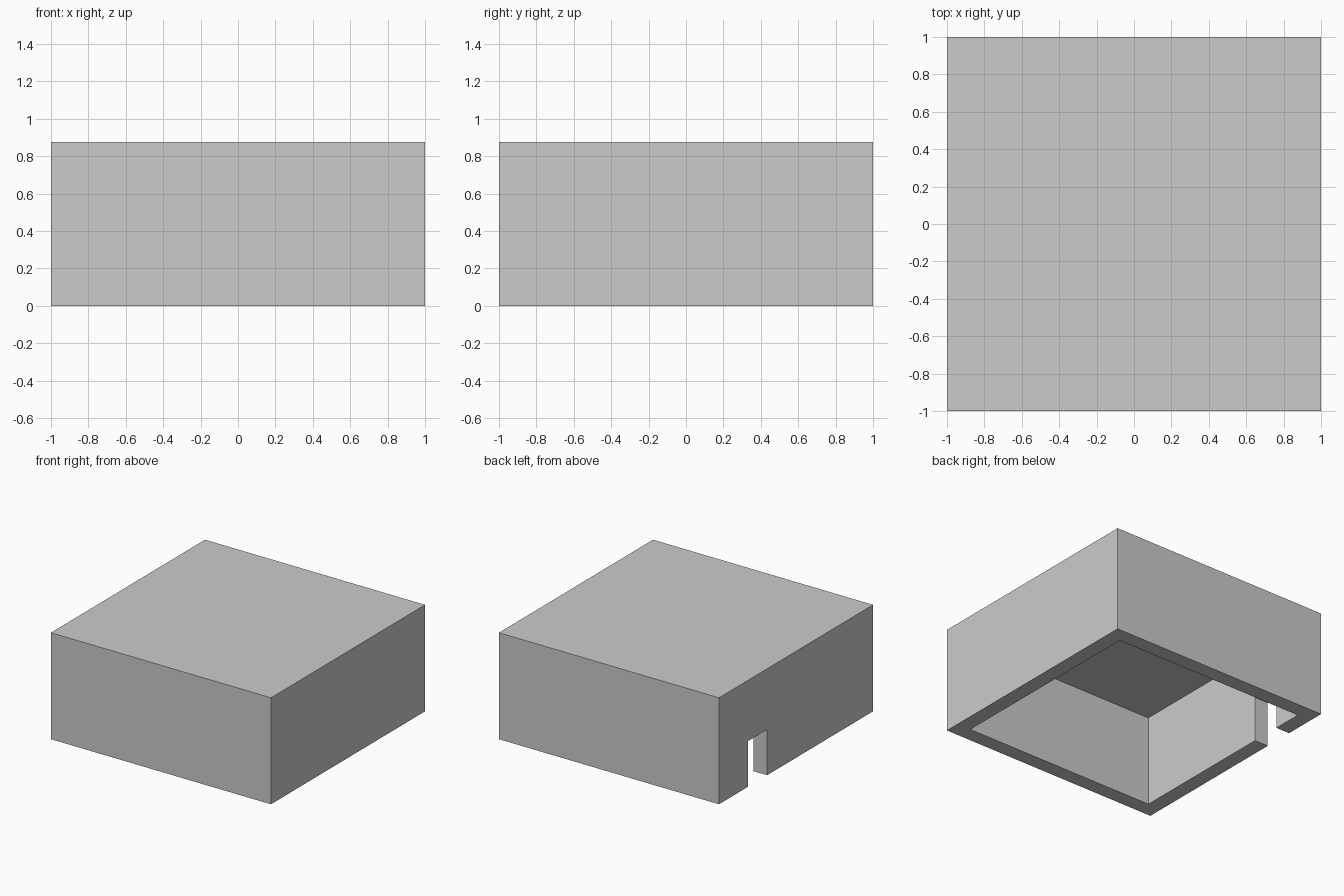
import bpy

if "Cube" in bpy.data.objects:
    bpy.data.objects.remove(bpy.data.objects["Cube"])

WALL = 0.125
HEIGHT = 0.875


def box(name, lo, hi):
    """Axis-aligned box between two corners."""
    bpy.ops.mesh.primitive_cube_add(size=1, location=[(a + b) / 2 for a, b in zip(lo, hi)])
    ob = bpy.context.object
    ob.name = name
    ob.scale = [b - a for a, b in zip(lo, hi)]
    bpy.ops.object.transform_apply(location=True, rotation=False, scale=True)
    return ob


def cut(target, cutter):
    """Subtract a box from the target, then discard the cutter."""
    cutter.hide_render = True
    mod = target.modifiers.new("cut", 'BOOLEAN')
    mod.operation = 'DIFFERENCE'
    mod.solver = 'EXACT'
    mod.object = cutter
    bpy.context.view_layer.objects.active = target
    bpy.ops.object.modifier_apply(modifier=mod.name)
    bpy.data.objects.remove(cutter, do_unlink=True)


# Outer block
shell = box("box_shelter", (-1, -1, 0), (1, 1, HEIGHT))

# Hollow interior, open at the bottom
inner = 1 - WALL
cut(shell, box("interior_cutter", (-inner, -inner, -0.5), (inner, inner, HEIGHT - WALL)))

# Doorway through the left wall, towards the back
cut(shell, box("doorway_cutter", (-1.2, 0.375, -0.5), (-0.7, 0.625, 0.375)))
